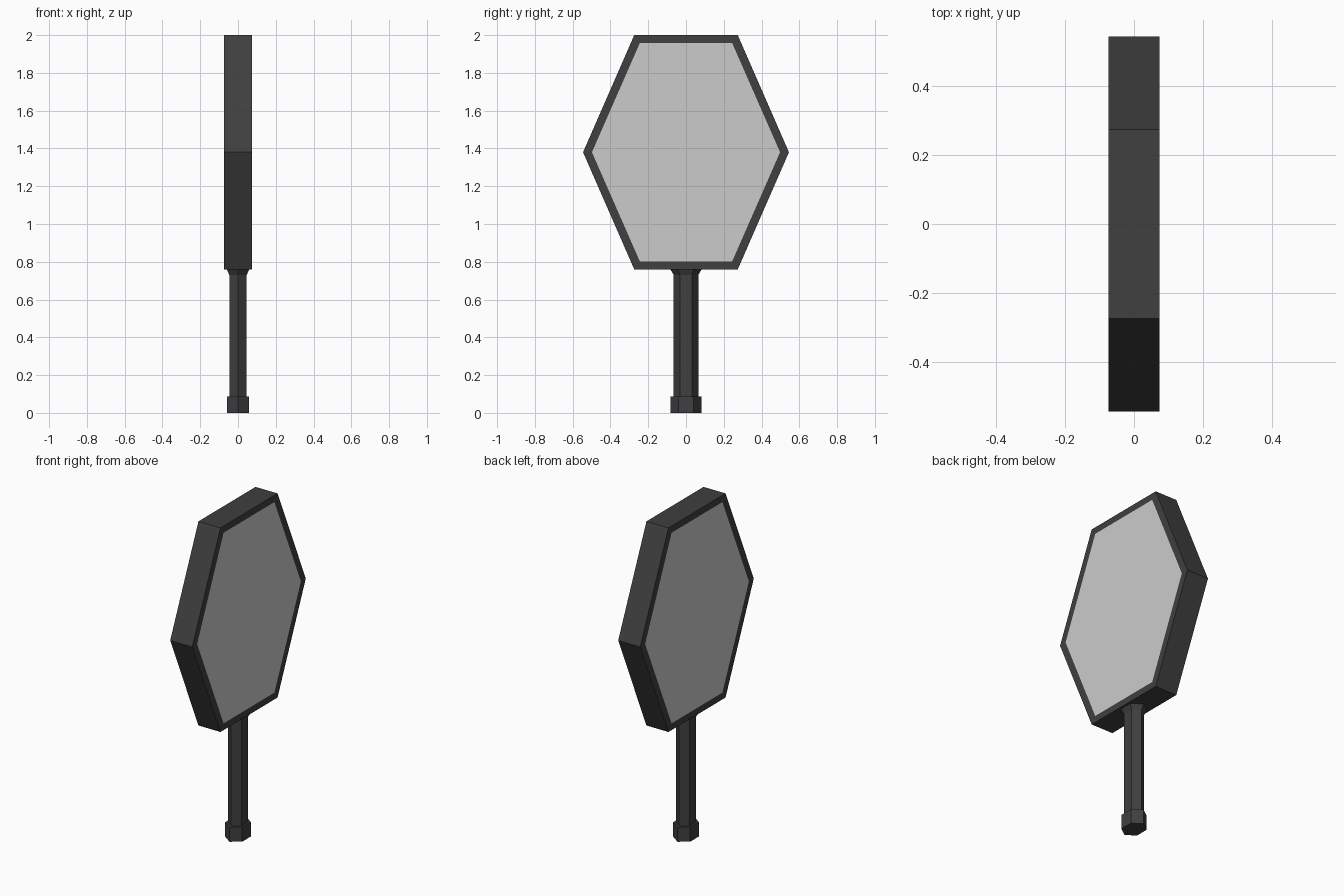
import bpy, bmesh
from mathutils import Vector

if "Cube" in bpy.data.objects:
    bpy.data.objects.remove(bpy.data.objects["Cube"])

black = bpy.data.materials.new("black")
black.diffuse_color = (0.05, 0.05, 0.05, 1)
black.use_nodes = True
black.node_tree.nodes["Principled BSDF"].inputs["Base Color"].default_value = black.diffuse_color


def hexagon(half_y, flat_y, half_h):
    """Six points in a plane: two side tips and flat top and bottom edges."""
    return [(half_y, 0), (flat_y, half_h), (-flat_y, half_h),
            (-half_y, 0), (-flat_y, -half_h), (flat_y, -half_h)]


def loft(name, rings, capped=True, closed=False, mat=None):
    """Skin a sequence of six-point rings with flat faces."""
    bm = bmesh.new()
    loops = [[bm.verts.new(p) for p in ring] for ring in rings]
    pairs = list(zip(loops, loops[1:]))
    if closed:
        pairs.append((loops[-1], loops[0]))
    for a, b in pairs:
        for i in range(6):
            j = (i + 1) % 6
            bm.faces.new((a[i], a[j], b[j], b[i]))
    if capped:
        bm.faces.new(loops[0])
        bm.faces.new(loops[-1])
    bmesh.ops.recalc_face_normals(bm, faces=bm.faces)
    mesh = bpy.data.meshes.new(name)
    bm.to_mesh(mesh)
    bm.free()
    obj = bpy.data.objects.new(name, mesh)
    bpy.context.collection.objects.link(obj)
    if mat:
        mesh.materials.append(mat)
    return obj


# Mirror head: hexagonal frame with a flush pane on both sides
MID_Z, DEPTH = 1.38, 0.074
outer = hexagon(0.545, 0.274, 0.62)
inner = hexagon(0.498, 0.244, 0.579)


def upright(points, x):
    return [Vector((x, y, MID_Z + z)) for y, z in points]


loft("mirror_frame", [upright(inner, DEPTH), upright(outer, DEPTH),
                      upright(outer, -DEPTH), upright(inner, -DEPTH)],
     capped=False, closed=True, mat=black)
loft("mirror_glass", [upright(inner, DEPTH), upright(inner, -DEPTH)])


# Handle parts: stacked six-sided sections, (z, half x, half y)
def stack(name, sections):
    rings = [[(x, y, z) for y, x in hexagon(hy, hy * 0.5, hx)]
             for z, hx, hy in sections]
    return loft(name, rings, mat=black)


stack("pommel", [(0, 0.057, 0.082), (0.088, 0.057, 0.082)])
stack("handle", [(0.08, 0.046, 0.065), (0.73, 0.046, 0.065),
                 (0.762, 0.061, 0.084)])
